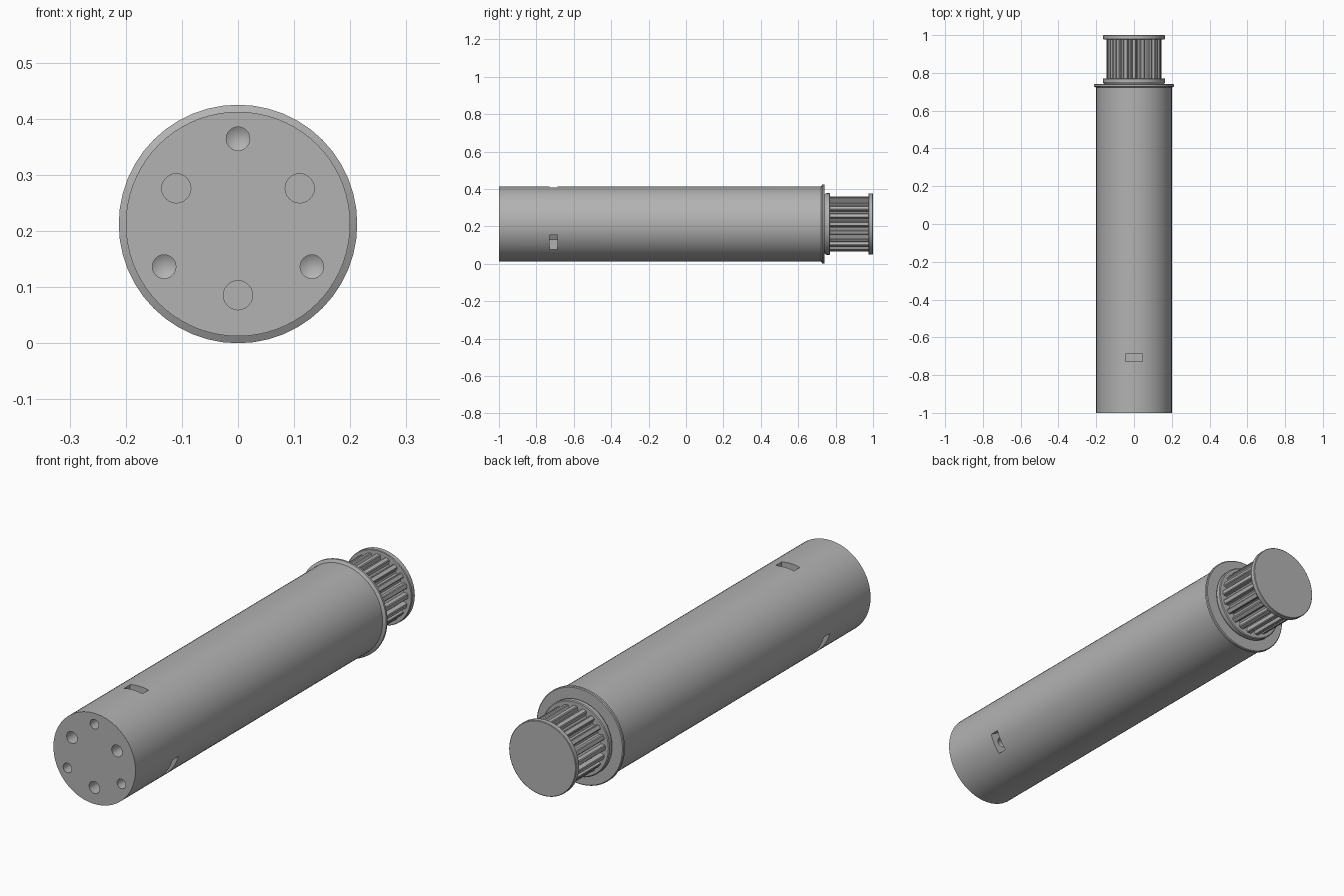
import bpy, bmesh
from math import sin, cos, pi, radians
from mathutils import Matrix, Vector

AXIS_Z = 0.2125
cube = bpy.data.objects.get("Cube")
if cube:
    bpy.data.objects.remove(cube, do_unlink=True)

gray = bpy.data.materials.new("machined gray")
gray.use_nodes = True
gray.diffuse_color = (0.45, 0.45, 0.45, 1)
gray.node_tree.nodes["Principled BSDF"].inputs["Base Color"].default_value = gray.diffuse_color


def make_object(name, bm):
    bmesh.ops.recalc_face_normals(bm, faces=bm.faces)
    mesh = bpy.data.meshes.new(name)
    bm.to_mesh(mesh)
    bm.free()
    mesh.materials.append(gray)
    obj = bpy.data.objects.new(name, mesh)
    bpy.context.collection.objects.link(obj)
    return obj


def smooth(obj):
    bpy.ops.object.select_all(action='DESELECT')
    obj.select_set(True)
    bpy.context.view_layer.objects.active = obj
    bpy.ops.object.shade_smooth_by_angle(angle=radians(25))


def lathe(name, profile, segments, x=0, z=AXIS_Z):
    """Spin (radius, y) points round a line parallel to y; ends lie on the axis."""
    bm = bmesh.new()
    verts = [bm.verts.new((r, y, 0)) for r, y in profile]
    edges = [bm.edges.new(pair) for pair in zip(verts, verts[1:])]
    bmesh.ops.spin(bm, geom=verts + edges, cent=(0, 0, 0), axis=(0, 1, 0),
                   angle=2 * pi, steps=segments)
    bmesh.ops.remove_doubles(bm, verts=bm.verts, dist=1e-5)
    bmesh.ops.translate(bm, verts=bm.verts, vec=(x, 0, z))
    return make_object(name, bm)


def cut(target, cutter):
    mod = target.modifiers.new("cut", 'BOOLEAN')
    mod.operation = 'DIFFERENCE'
    mod.solver = 'EXACT'
    mod.object = cutter
    bpy.context.view_layer.objects.active = target
    bpy.ops.object.modifier_apply(modifier=mod.name)
    bpy.data.objects.remove(cutter, do_unlink=True)


# Long body with screw holes, bearing holes and nut pockets
body = lathe("body", [(0, -1), (0.2, -1), (0.2, 0.73), (0, 0.73)], 72)
for i in range(3):
    a = radians(90 + 120 * i)
    cut(body, lathe("screw_hole", [(0, -1.1), (0.021, -1.1), (0.021, -0.62), (0, -0.607)], 24,
                    0.152 * cos(a), AXIS_Z + 0.152 * sin(a)))
    b = a + pi / 3
    cut(body, lathe("rod_hole", [(0, -1.1), (0.026, -1.1), (0.026, -0.6), (0, -0.6)], 24,
                    0.127 * cos(b), AXIS_Z + 0.127 * sin(b)))
    # Pocket floor sits at radius 0.088
    bm = bmesh.new()
    bmesh.ops.create_cube(bm, size=1, matrix=(
        Matrix.Translation((0, 0, AXIS_Z)) @ Matrix.Rotation(pi / 2 - a, 4, 'Y')
        @ Matrix.Translation((0, -0.708, 0.188)) @ Matrix.Diagonal((0.09, 0.042, 0.2, 1))))
    cut(body, make_object("nut_pocket", bm))
smooth(body)

# Rim collar, flanges of the toothed pulley
smooth(lathe("collar", [(0, 0.722), (0.2, 0.722), (0.2125, 0.729), (0.2125, 0.738),
                        (0.209, 0.741), (0, 0.741)], 48))
smooth(lathe("inner_flange", [(0, 0.735), (0.154, 0.735), (0.165, 0.751), (0.165, 0.768),
                              (0.161, 0.771), (0, 0.771)], 48))
smooth(lathe("end_flange", [(0, 0.976), (0.161, 0.976), (0.1635, 0.979), (0.1635, 0.998),
                            (0.161, 1), (0, 1)], 48))

# Toothed pulley: one tooth and valley outline repeated round the axis
TEETH = 20
bm = bmesh.new()
ring = []
for i in range(TEETH):
    for step, r in ((-0.25, 0.144), (-0.17, 0.147), (0.17, 0.147), (0.25, 0.144),
                    (0.31, 0.127), (0.5, 0.123), (0.69, 0.127)):
        a = 2 * pi * (i + step) / TEETH
        ring.append(bm.verts.new((r * cos(a), 0.765, AXIS_Z + r * sin(a))))
face = bm.faces.new(ring)
out = bmesh.ops.extrude_face_region(bm, geom=[face])
bmesh.ops.translate(bm, vec=Vector((0, 0.215, 0)),
                    verts=[g for g in out["geom"] if isinstance(g, bmesh.types.BMVert)])
smooth(make_object("pulley_teeth", bm))
